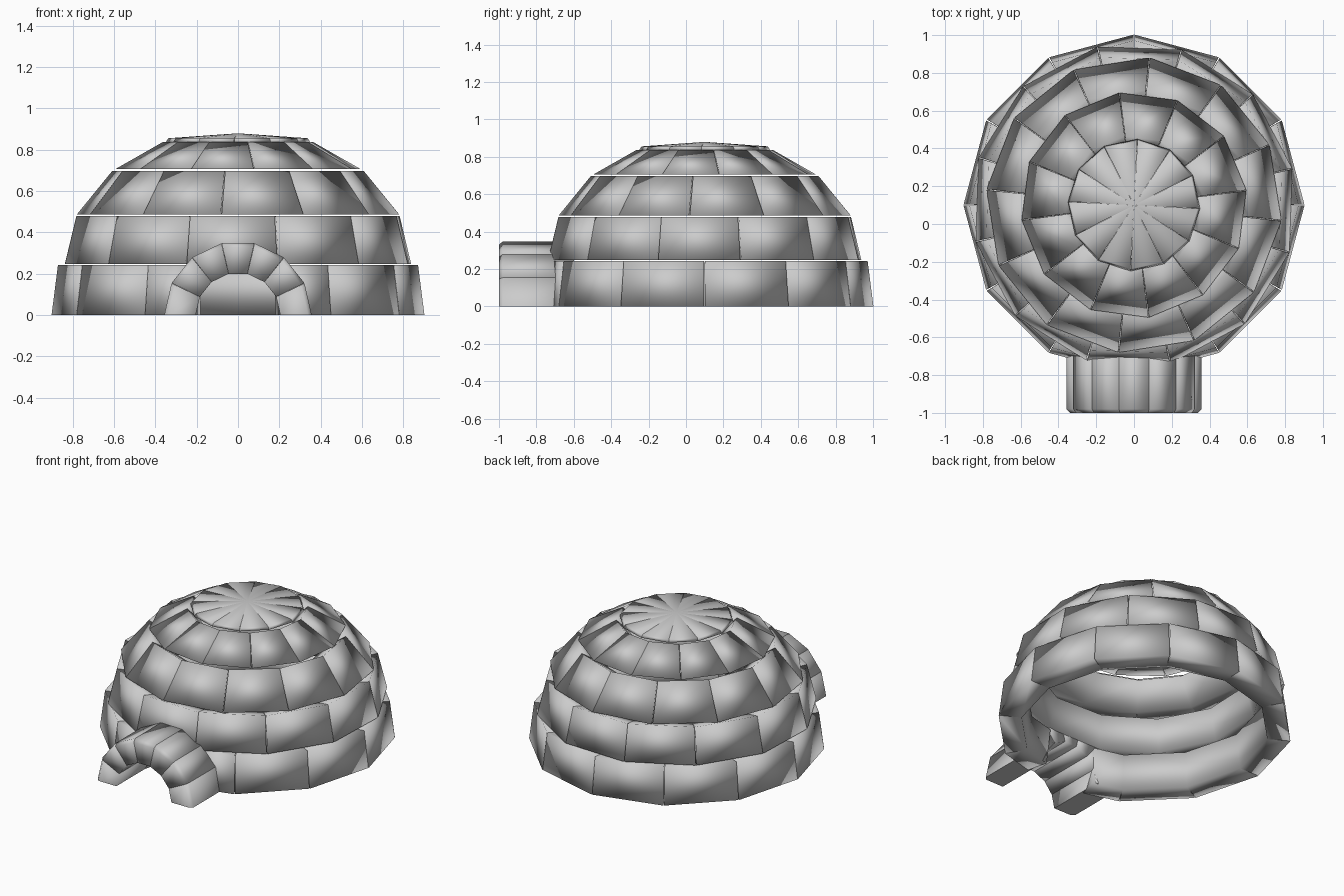
import bpy, bmesh, math
from mathutils import Vector

if "Cube" in bpy.data.objects:
    bpy.data.objects.remove(bpy.data.objects["Cube"])


def unit(deg):
    return Vector((math.cos(math.radians(deg)), math.sin(math.radians(deg))))


def course(name, profile, spans, place, gap=0.007, flat_feet=False):
    """A course of smooth-shaded blocks. Profile points are (radius, depth), outer
    points first; the last two are the inner face, where neighbours are welded."""
    bm = bmesh.new()
    n = len(profile)
    for a, b in spans:
        sides = []
        for p, q in ((a, b), (b, a)):
            ring = []
            for i, (r, d) in enumerate(profile):
                u = p.lerp(q, gap) if i < n - 2 else p
                ring.append(bm.verts.new(place(u * r, d)))
            sides.append(ring)
        s, t = sides
        bm.faces.new(s)
        bm.faces.new(t[::-1])
        for i in range(n):
            j = (i + 1) % n
            bm.faces.new((s[i], t[i], t[j], s[j]))
    bmesh.ops.recalc_face_normals(bm, faces=bm.faces[:])
    bmesh.ops.remove_doubles(bm, verts=bm.verts[:], dist=0.0002)
    bmesh.ops.dissolve_degenerate(bm, edges=bm.edges[:], dist=0.0001)
    for f in bm.faces:
        f.smooth = not (flat_feet and f.calc_center_median().z < 0.01)
    me = bpy.data.meshes.new(name)
    bm.to_mesh(me)
    bm.free()
    ob = bpy.data.objects.new(name, me)
    bpy.context.collection.objects.link(ob)
    return ob


def dome(p, z):
    return (p.x, p.y + 0.1, z)


def arch(p, y):
    return (p.x, y, p.y)


def ring(offset):
    return [(unit(-90 + offset + 30 * k), unit(-60 + offset + 30 * k)) for k in range(12)]


# Bottom course: the two front blocks are cut short for the doorway
base = ring(0)[1:11]
for s in (-1, 1):
    corner, front = unit(-90 + 30 * s), unit(-90)
    base.append((corner, corner.lerp(front, 0.52)))
course("bottom_course", [(.903, 0), (.872, .243), (.73, .228), (.76, 0)], base, dome)

# Upper courses, each turned a little; their inner top edges slope down
course("second_course", [(.86, .248), (.803, .479), (.665, .447), (.72, .248)], ring(13), dome)
course("third_course", [(.785, .487), (.612, .698), (.505, .63), (.65, .487)], ring(-6), dome)
course("fourth_course", [(.600, .706), (.368, .837), (.29, .76), (.46, .706)], ring(7.5), dome)

# Roof cap of twelve wedges
course("roof_cap", [(.350, .838), (.338, .856), (0, .880), (0, .82)], ring(-3), dome, 0.004)

# Entrance tunnel of seven arch blocks
step = 180 / 7
course("entrance_tunnel",
       [(.338, -1.0), (.357, -.98), (.357, -.60), (.205, -.60), (.205, -1.0)],
       [(unit(step * k), unit(step * (k + 1))) for k in range(7)], arch, 0.004, True)
